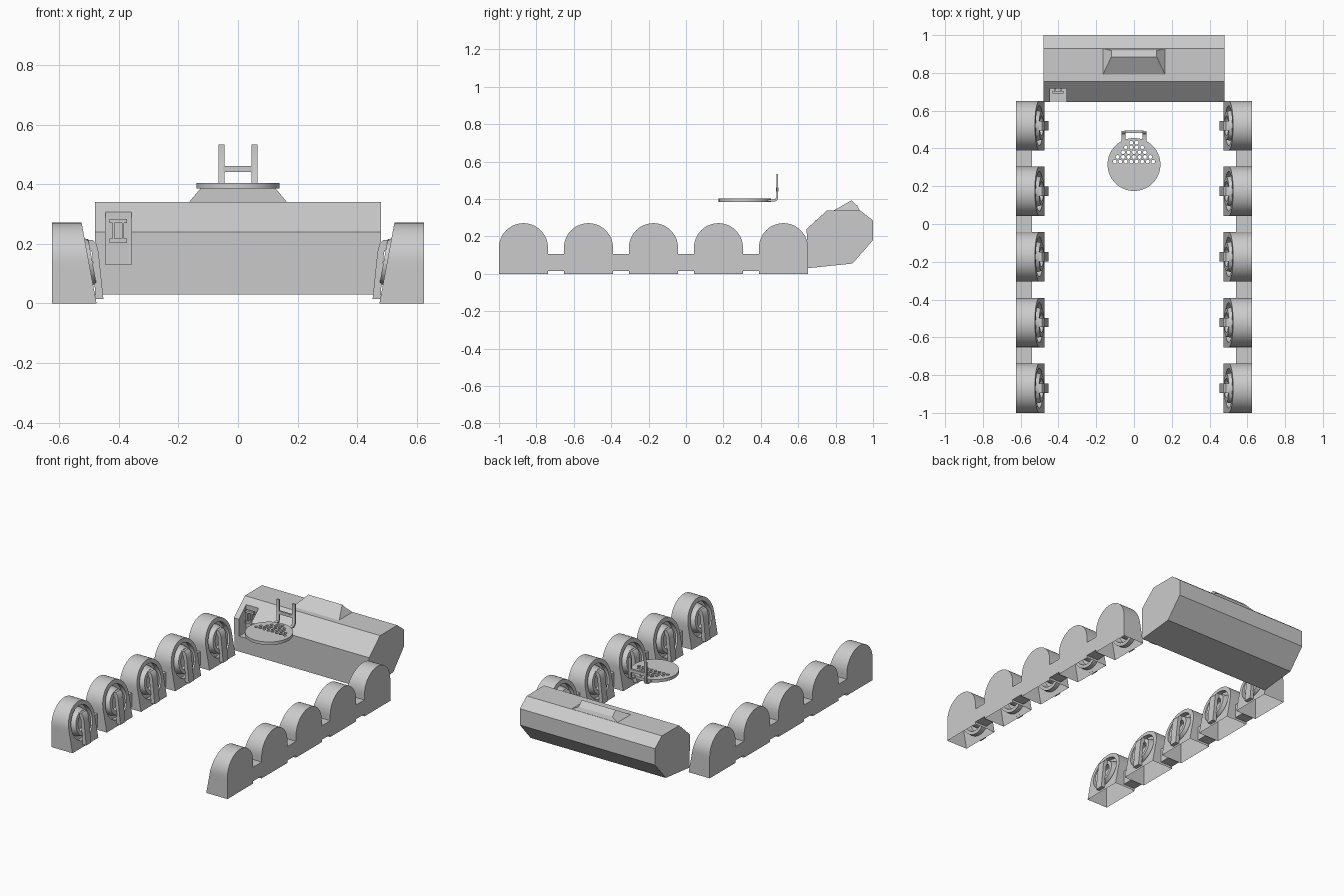
import bpy, bmesh
from math import sin, cos, pi

cube = bpy.data.objects.get("Cube")
if cube:
    bpy.data.objects.remove(cube, do_unlink=True)

grey = bpy.data.materials.new("light_grey")
grey.use_nodes = True
colour = (0.6, 0.6, 0.6, 1)
grey.diffuse_color = colour
grey.node_tree.nodes["Principled BSDF"].inputs["Base Color"].default_value = colour


def finish(name, bm, mirror=False, smooth=True):
    bmesh.ops.recalc_face_normals(bm, faces=bm.faces)
    mesh = bpy.data.meshes.new(name)
    bm.to_mesh(mesh)
    bm.free()
    ob = bpy.data.objects.new(name, mesh)
    bpy.context.collection.objects.link(ob)
    mesh.materials.append(grey)
    if smooth:
        bpy.ops.object.select_all(action="DESELECT")
        ob.select_set(True)
        bpy.context.view_layer.objects.active = ob
        bpy.ops.object.shade_smooth_by_angle(angle=0.6)
    if mirror:
        ob.modifiers.new("Mirror", "MIRROR").use_bisect_axis[0] = False
    return ob


def prism(bm, profile, place, a, b):
    """Extrude a 2D profile from a to b; place maps (p, q, depth) to 3D."""
    lo, hi = ([bm.verts.new(place(p, q, d)) for p, q in profile] for d in (a, b))
    bm.faces.new(lo)
    bm.faces.new(hi[::-1])
    n = len(profile)
    for i in range(n):
        j = (i + 1) % n
        bm.faces.new((lo[i], lo[j], hi[j], hi[i]))


def along_x(p, q, d): return (d, p, q)
def along_y(p, q, d): return (p, d, q)
def along_z(p, q, d): return (p, q, d)


def box(bm, x0, x1, y0, y1, z0, z1):
    prism(bm, [(x0, y0), (x1, y0), (x1, y1), (x0, y1)], along_z, z0, z1)


def circle(x, y, r, n):
    return [(x + r * cos(2 * pi * i / n), y + r * sin(2 * pi * i / n)) for i in range(n)]


def cut(ob, bm):
    cutter = finish("cutter", bm, smooth=False)
    cutter.hide_render = True
    mod = ob.modifiers.new("Cut", "BOOLEAN")
    mod.object, mod.solver = cutter, "EXACT"
    bpy.context.view_layer.objects.active = ob
    bpy.ops.object.modifier_apply(modifier=mod.name)
    bpy.data.objects.remove(cutter, do_unlink=True)


# Arched pods: open underneath, leaning inner face with a stepped round socket
SEG, R, MID, OUT = 48, 0.131, 0.14, 0.625
SOCKET = [(0.105, 0), (0.105, -0.03), (0.085, -0.03), (0.075, 0.012),
          (0.052, 0.012), (0.052, -0.03)]


def inner_x(z):
    return 0.475 + 0.185 * z


def arch(i):
    c, s = cos(2 * pi * i / SEG), sin(2 * pi * i / SEG)
    if s >= 0:
        return R * c, MID + R * s
    m = max(abs(c), abs(s))
    return R * c / m, MID + MID * s / m


def pod(y):
    bm = bmesh.new()
    outline = [arch(i) for i in range(SEG)]
    rings = [[bm.verts.new((OUT, y + p, z)) for p, z in outline],
             [bm.verts.new((inner_x(z), y + p, z)) for p, z in outline]]
    for r, w in SOCKET:
        rings.append([bm.verts.new((inner_x(z) - w, y + p, z))
                      for p, z in circle(0, MID, r, SEG)])
    bm.faces.new(rings[0])
    bm.faces.new(rings[-1])
    for k, (a, b) in enumerate(zip(rings, rings[1:])):
        for i in range(SEG):
            j = (i + 1) % SEG
            if k == 0 and max(a[i].co.z, a[j].co.z) < 0.001:
                continue
            bm.faces.new((a[i], a[j], b[j], b[i]))
    return bm


STRAP = [(0.452, 0.015), (0.468, 0.17), (0.475, 0.2), (0.487, 0.212), (0.53, 0.212),
         (0.53, 0.19), (0.497, 0.185), (0.49, 0.17), (0.478, 0.015)]
PITCH = 0.3475
for n in range(5):
    y = -0.869 + n * PITCH
    finish(f"pod_{n + 1}", pod(y), mirror=True)
    bm = bmesh.new()
    prism(bm, STRAP, along_y, y - 0.025, y + 0.025)
    finish(f"pod_strap_{n + 1}", bm, mirror=True)
    if n < 4:
        bm = bmesh.new()
        box(bm, 0.54, OUT, y + R, y + PITCH - R, 0.015, 0.105)
        finish(f"pod_link_{n + 1}", bm, mirror=True)

# Rear housing with a notch for the lever
bm = bmesh.new()
prism(bm, [(0.65, 0.03), (0.89, 0.055), (1.0, 0.18), (1.0, 0.285), (0.93, 0.34),
           (0.755, 0.34), (0.645, 0.24)], along_x, -0.48, 0.48)
housing = finish("rear_housing", bm, smooth=False)
bm = bmesh.new()
box(bm, -0.445, -0.357, 0.5, 0.718, 0.13, 0.45)
cut(housing, bm)

# Lever inside the notch: two bars joined by a narrow neck
bm = bmesh.new()
for z in (0.203, 0.27):
    box(bm, -0.432, -0.372, 0.69, 0.705, z, z + 0.014)
for x in (-0.422, -0.39):
    box(bm, x, x + 0.008, 0.694, 0.719, 0.217, 0.27)
finish("notch_lever", bm, smooth=False)

# Sloped bump on top of the housing
bm = bmesh.new()
rows = [(0.165, 0.79, 0.339), (0.12, 0.885, 0.393), (0.12, 0.918, 0.362), (0.165, 0.928, 0.339)]
left, right = ([bm.verts.new((s * x, y, z)) for x, y, z in rows] for s in (1, -1))
bm.faces.new(left)
bm.faces.new(right)
for i in range(4):
    j = (i + 1) % 4
    bm.faces.new((left[i], left[j], right[j], right[i]))
finish("housing_bump", bm, smooth=False)

# Round plate with a triangle of drain holes
bm = bmesh.new()
prism(bm, circle(0, 0.315, 0.14, 64), along_z, 0.385, 0.404)
plate = finish("round_plate", bm)
bm = bmesh.new()
for row, count in enumerate((8, 7, 5, 4, 2)):
    for k in range(count):
        x = (k - (count - 1) / 2) * 0.029
        prism(bm, circle(x, 0.33 + row * 0.025, 0.01, 12), along_z, 0.3, 0.5)
cut(plate, bm)

# Bent hanger arms and their crossbar
ARM = [(0.42, 0.387), (0.475, 0.387), (0.487, 0.393), (0.493, 0.405), (0.493, 0.533),
       (0.483, 0.533), (0.483, 0.41), (0.477, 0.4), (0.47, 0.397), (0.42, 0.397)]
bm = bmesh.new()
prism(bm, ARM, along_x, 0.046, 0.065)
finish("hanger_arm", bm, mirror=True)
bm = bmesh.new()
box(bm, -0.05, 0.05, 0.482, 0.494, 0.441, 0.461)
finish("hanger_crossbar", bm, smooth=False)
